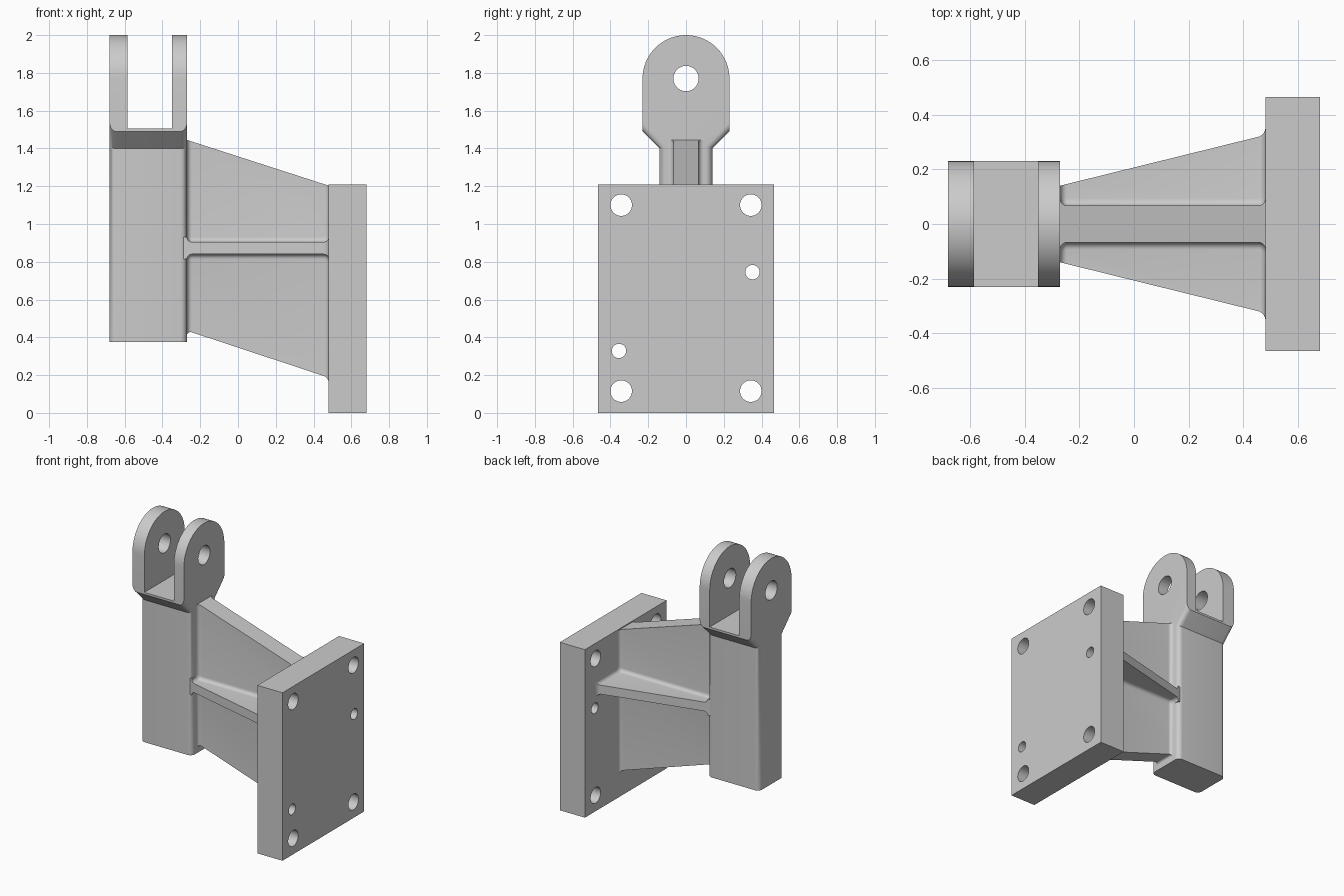
import bpy, bmesh
from math import sin, cos, pi, radians, tan

if "Cube" in bpy.data.objects:
    bpy.data.objects.remove(bpy.data.objects["Cube"])

def loft(name, rings):
    """Skin equal-length closed rings and cap both ends."""
    bm = bmesh.new()
    vs = [[bm.verts.new(p) for p in ring] for ring in rings]
    n = len(vs[0])
    for a, b in zip(vs, vs[1:]):
        for i in range(n):
            j = (i + 1) % n
            bm.faces.new((a[i], a[j], b[j], b[i]))
    bm.faces.new(vs[0])
    bm.faces.new(vs[-1])
    bmesh.ops.recalc_face_normals(bm, faces=bm.faces[:])
    me = bpy.data.meshes.new(name)
    bm.to_mesh(me)
    bm.free()
    ob = bpy.data.objects.new(name, me)
    bpy.context.collection.objects.link(ob)
    return ob

def box(name, x0, x1, y0, y1, z0, z1):
    return loft(name, [[(x, y0, z0), (x, y1, z0), (x, y1, z1), (x, y0, z1)] for x in (x0, x1)])

def rod(x0, x1, y, z, r, n=40):
    return loft("cutter", [[(x, y + r * cos(2 * pi * i / n), z + r * sin(2 * pi * i / n))
                            for i in range(n)] for x in (x0, x1)])

def activate(ob):
    bpy.ops.object.select_all(action='DESELECT')
    ob.select_set(True)
    bpy.context.view_layer.objects.active = ob

def cut(ob, cutters):
    for c in cutters:
        c.hide_render = True
        m = ob.modifiers.new("cut", 'BOOLEAN')
        m.operation, m.solver, m.object = 'DIFFERENCE', 'EXACT', c
        activate(ob)
        bpy.ops.object.modifier_apply(modifier=m.name)
        bpy.data.objects.remove(c)

def smooth(ob):
    activate(ob)
    bpy.ops.object.shade_smooth_by_angle(angle=radians(30))

# Mounting plate with four bolt holes and two dowel holes
plate = box("mounting_plate", 0.48, 0.68, -0.465, 0.465, 0, 1.21)
holes = [(y, z, 0.057) for y in (-0.343, 0.343) for z in (0.115, 1.10)]
holes += [(0.352, 0.745, 0.038), (-0.355, 0.328, 0.038)]
cut(plate, [rod(0.4, 0.8, *h) for h in holes])
smooth(plate)

# Column flaring into the clevis; rounded edges on the lower part only
R = 0.035
def column_ring(x, d):
    half = [(0.14 - d, 0.375), (0.14 - d, 1.40 + d * tan(pi / 8)), (0.23, 1.49 + d * 2 ** 0.5)]
    arc = [(0.23 * cos(pi * i / 32), 1.77 + 0.23 * sin(pi * i / 32)) for i in range(33)]
    pts = half + arc + [(-y, z) for y, z in reversed(half)]
    return [(x, y, z) for y, z in pts]

steps = [i * pi / 16 for i in range(9)]
ends = [(R * (1 - cos(a)), R * (1 - sin(a))) for a in steps]   # (distance in from end, inset)
rings = [column_ring(-0.68 + t, d) for t, d in ends]
rings += [column_ring(-0.27 - t, d) for t, d in reversed(ends)]
column = loft("clevis_column", rings)
cut(column, [box("cutter", -0.585, -0.35, -0.5, 0.5, 1.505, 2.2),
             rod(-0.9, 0, 0, 1.77, 0.067)])
smooth(column)

# Tapered cross-shaped web and rib, filleted inside and at both ends
F = 0.026
X0, X1 = -0.27, 0.48
def web_ring(x, e):
    t = (x - X0) / (X1 - X0)
    w = 0.067 + e
    top, bottom = 1.445 - 0.242 * t, 0.435 - 0.248 * t - e
    side = 0.14 + 0.185 * t + (e if t > 0.5 else 0)
    lo, hi = 0.84 - e, 0.905 + e
    q = [i * pi / 12 for i in range(7)]
    right = [(w, bottom)]
    right += [(w + F * (1 - cos(a)), lo - F * (1 - sin(a))) for a in q]
    right += [(side, lo), (side, hi)]
    right += [(w + F * (1 - cos(a)), hi + F * (1 - sin(a))) for a in reversed(q)]
    right += [(w, top)]
    return [(x, y, z) for y, z in right + [(-y, z) for y, z in reversed(right)]]

flare = [(F * (1 - cos(a)), F * (1 - sin(a))) for a in steps]
rings = [web_ring(-0.30, F)] + [web_ring(X0 + t, e) for t, e in flare]
rings += [web_ring(X1 - t, e) for t, e in reversed(flare)] + [web_ring(0.50, F)]
smooth(loft("web_and_rib", rings))
